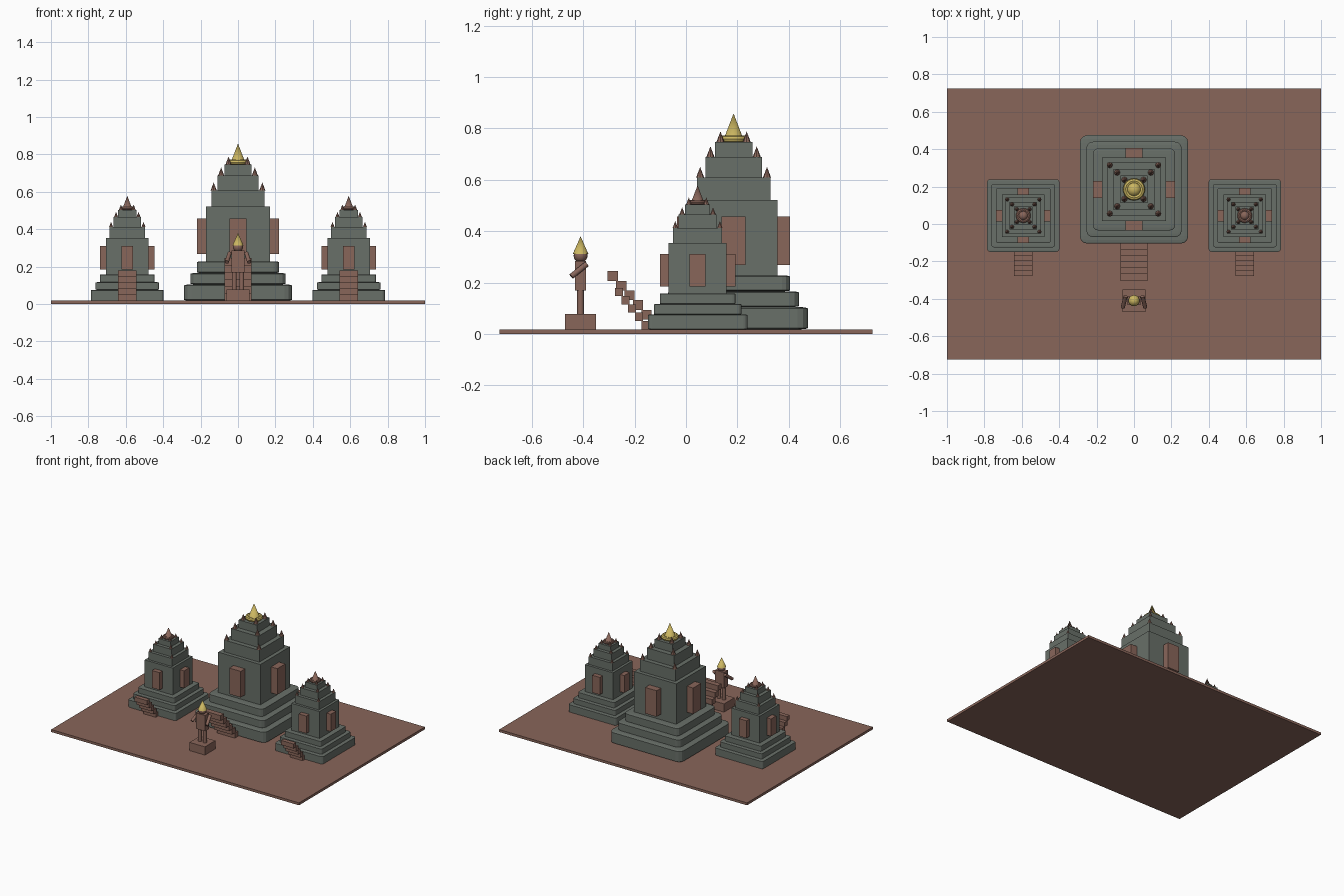
import bpy, bmesh, math
from mathutils import Vector, Matrix

old = bpy.data.objects.get("Cube")
if old:
    bpy.data.objects.remove(old, do_unlink=True)


def material(name, rgb):
    m = bpy.data.materials.new(name)
    m.use_nodes = True
    col = (*rgb, 1.0)
    m.diffuse_color = col
    bsdf = next(n for n in m.node_tree.nodes if n.type == 'BSDF_PRINCIPLED')
    bsdf.inputs["Base Color"].default_value = col
    return m


STONE = material("grey stone", (0.14, 0.16, 0.14))
BROWN = material("red brown sandstone", (0.25, 0.132, 0.102))
GOLD = material("gold", (0.60, 0.47, 0.12))
GROUND = 0.018


def finish(bm, name, mat, smooth=False):
    bmesh.ops.recalc_face_normals(bm, faces=bm.faces[:])
    me = bpy.data.meshes.new(name)
    bm.to_mesh(me)
    bm.free()
    me.materials.append(mat)
    ob = bpy.data.objects.new(name, me)
    bpy.context.collection.objects.link(ob)
    if smooth:
        bpy.ops.object.select_all(action='DESELECT')
        ob.select_set(True)
        bpy.context.view_layer.objects.active = ob
        bpy.ops.object.shade_smooth_by_angle(angle=math.radians(40))
    return ob


def box(name, mat, lo, hi, rounding=0.0):
    """Box between two corners; rounding is a fraction of each side."""
    bm = bmesh.new()
    bmesh.ops.create_cube(bm, size=1)
    if rounding:
        bmesh.ops.bevel(bm, geom=bm.edges[:], offset=rounding, segments=3,
                        profile=0.5, affect='EDGES')
    lo, hi = Vector(lo), Vector(hi)
    bmesh.ops.scale(bm, vec=hi - lo, verts=bm.verts)
    bmesh.ops.translate(bm, vec=(lo + hi) / 2, verts=bm.verts)
    return finish(bm, name, mat)


def cone(name, mat, base, r, h, sides=16, r2=0.0):
    bm = bmesh.new()
    bmesh.ops.create_cone(bm, cap_ends=True, segments=sides, radius1=r, radius2=r2,
                          depth=h, matrix=Matrix.Translation(Vector(base) + Vector((0, 0, h / 2))))
    return finish(bm, name, mat, True)


def rod(name, mat, a, b, r):
    a, b = Vector(a), Vector(b)
    rot = (b - a).to_track_quat('Z', 'Y').to_matrix().to_4x4()
    bm = bmesh.new()
    bmesh.ops.create_cone(bm, cap_ends=True, segments=12, radius1=r, radius2=r,
                          depth=(b - a).length, matrix=Matrix.Translation((a + b) / 2) @ rot)
    return finish(bm, name, mat, True)


def ring(name, mat, centre, major, minor):
    """Small torus spun from a circle."""
    bm = bmesh.new()
    turn = Matrix.Translation((major, 0, 0)) @ Matrix.Rotation(math.pi / 2, 4, 'X')
    bmesh.ops.create_circle(bm, segments=8, radius=minor, matrix=turn)
    bmesh.ops.spin(bm, geom=bm.verts[:] + bm.edges[:], cent=(0, 0, 0), axis=(0, 0, 1),
                   angle=math.tau, steps=24, use_merge=True)
    bmesh.ops.remove_doubles(bm, verts=bm.verts, dist=1e-5)
    bmesh.ops.translate(bm, vec=centre, verts=bm.verts)
    return finish(bm, name, mat, True)


def temple(label, cx, cy, s, crown, rounding, steps, step_y, step_run, step_top, step_half):
    def block(name, mat, x, y, z0, z1, hx, hy, rnd=0.0):
        box(f"{label}_{name}", mat,
            (cx + (x - hx) * s, cy + (y - hy) * s, GROUND + z0 * s),
            (cx + (x + hx) * s, cy + (y + hy) * s, GROUND + z1 * s), rnd)

    # Rounded plinth tiers
    z = 0.0
    for i, (half, top) in enumerate([(0.29, 0.087), (0.255, 0.148), (0.22, 0.21)]):
        block(f"plinth_tier_{i + 1}", STONE, 0, 0, z, top, half, half, rounding)
        z = top

    # Sanctuary body and stepped roof with corner finials
    block("sanctuary", STONE, 0, 0, z, 0.504, 0.17, 0.17)
    z = 0.504
    for i, (half, top, corner) in enumerate([(0.143, 0.59, 0.13), (0.11, 0.67, 0.09),
                                             (0.073, 0.728, 0.051)]):
        block(f"roof_tier_{i + 1}", STONE, 0, 0, z, top, half, half)
        z = top
        for sx in (-1, 1):
            for sy in (-1, 1):
                cone(f"{label}_roof_finial", BROWN,
                     (cx + sx * corner * s, cy + sy * corner * s, GROUND + z * s),
                     0.016 * s, 0.042 * s, 8)

    # Crowning ring and spire
    ring(f"{label}_crown_ring", crown, (cx, cy, GROUND + (z + 0.012) * s), 0.045 * s, 0.014 * s)
    cone(f"{label}_crown_spire", crown, (cx, cy, GROUND + z * s), 0.043 * s, 0.112 * s, 20)

    # Door porches on the four sides
    for dx, dy in ((1, 0), (-1, 0), (0, 1), (0, -1)):
        block("door", BROWN, dx * 0.19, dy * 0.19, 0.25, 0.44,
              0.03 if dx else 0.046, 0.03 if dy else 0.046)

    # Front steps
    rise = (step_top - GROUND) / steps
    for i in range(steps):
        y = step_y + i * step_run
        top = step_top - i * rise
        box(f"{label}_step", BROWN, (cx - step_half, y, top - rise),
            (cx + step_half, y + step_run * 1.2, top))


# Ground slab
box("ground_slab", BROWN, (-1, -0.725, 0), (1, 0.725, GROUND))

# Three temples
temple("main_temple", 0, 0.185, 1.0, GOLD, 0.07, 6, -0.305, 0.033, 0.245, 0.072)
for side, name in ((1, "left_temple"), (-1, "right_temple")):
    temple(name, side * 0.592, 0.045, 0.667, BROWN, 0.04, 5, -0.277, 0.026, 0.18, 0.05)

# Guardian statue on its pedestal
SY = -0.41
box("statue_pedestal", BROWN, (-0.062, SY - 0.06, GROUND), (0.062, SY + 0.06, 0.078))
box("statue_torso", BROWN, (-0.036, SY - 0.022, 0.17), (0.036, SY + 0.022, 0.285))
for side, name in ((1, "left"), (-1, "right")):
    rod(f"statue_{name}_leg", BROWN, (side * 0.02, SY, 0.078), (side * 0.02, SY, 0.175), 0.013)
    rod(f"statue_{name}_arm", BROWN, (side * 0.045, SY + 0.024, 0.272),
        (side * 0.06, SY - 0.036, 0.224), 0.011)
bm = bmesh.new()
bmesh.ops.create_uvsphere(bm, u_segments=16, v_segments=10, radius=0.027,
                          matrix=Matrix.Translation((0, SY, 0.305)))
finish(bm, "statue_head", BROWN, True)
cone("statue_crown", GOLD, (0, SY, 0.312), 0.03, 0.068, 16)
